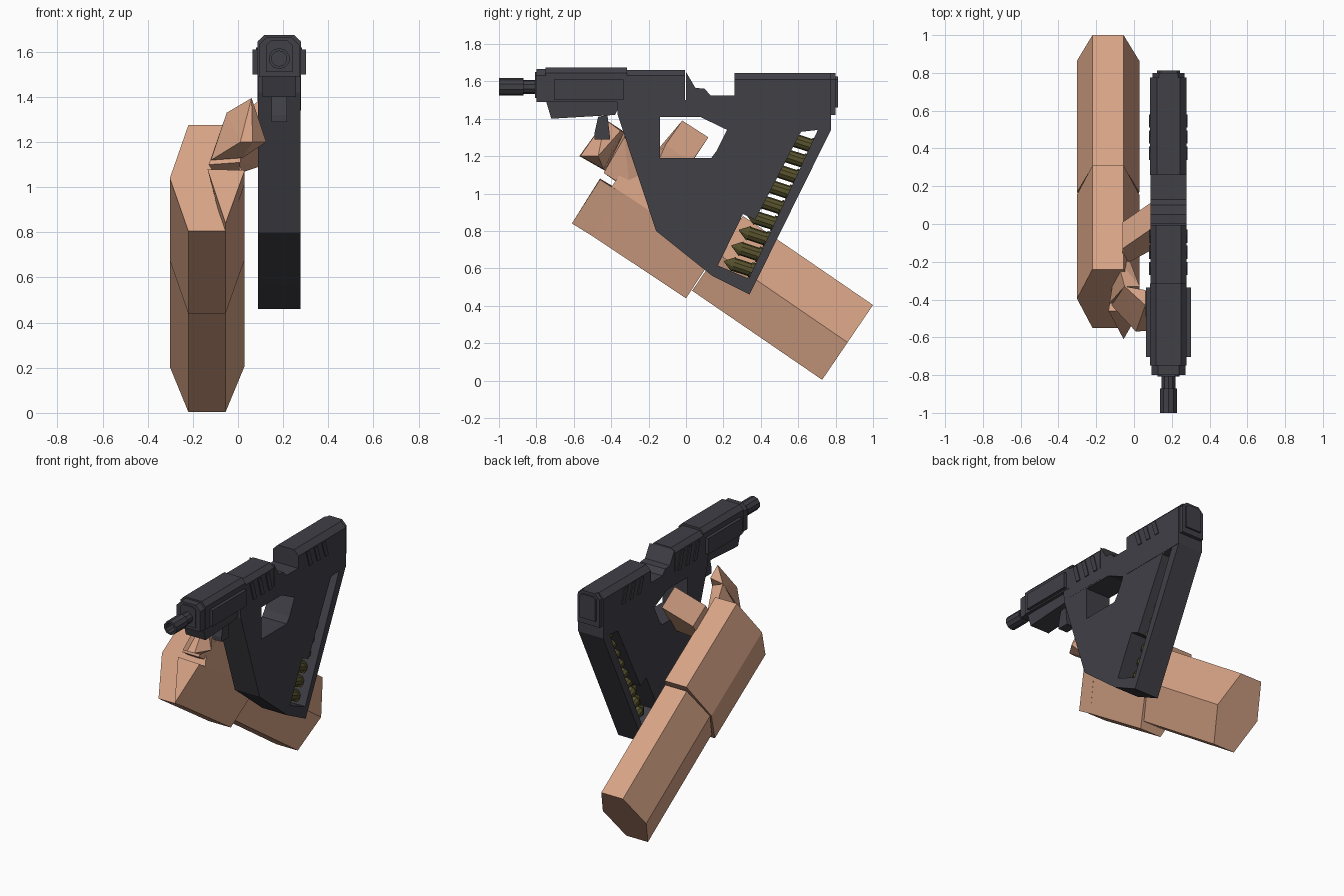
import bpy, bmesh
from math import pi, radians
from mathutils import Vector, Matrix

if "Cube" in bpy.data.objects:
    bpy.data.objects.remove(bpy.data.objects["Cube"])

GX = 0.1825   # centre plane of the weapon


def material(name, rgb):
    m = bpy.data.materials.new(name)
    m.use_nodes = True
    m.diffuse_color = (*rgb, 1)
    b = m.node_tree.nodes["Principled BSDF"]
    b.inputs["Base Color"].default_value = (*rgb, 1)
    b.inputs["Roughness"].default_value = 0.8
    return m


GUNMETAL = material("gunmetal grey", (0.052, 0.05, 0.062))
BRASS = material("olive brass", (0.098, 0.085, 0.026))
SKIN = material("tan skin", (0.68, 0.37, 0.24))


def add(name, bm, mat):
    bmesh.ops.recalc_face_normals(bm, faces=bm.faces[:])
    me = bpy.data.meshes.new(name)
    bm.to_mesh(me)
    bm.free()
    me.materials.append(mat)
    ob = bpy.data.objects.new(name, me)
    bpy.context.collection.objects.link(ob)
    return ob


def hull(name, points, mat):
    bm = bmesh.new()
    for p in points:
        bm.verts.new(p)
    bmesh.ops.convex_hull(bm, input=bm.verts[:])
    return add(name, bm, mat)


def box(name, half, y, z, chamfer=0.0, mat=GUNMETAL):
    """Box across the centre plane, with chamfered upper edges."""
    bm = bmesh.new()
    bmesh.ops.create_cube(bm, size=1)
    for v in bm.verts:
        v.co = (GX + 2 * half * v.co.x, y[0] + (v.co.y + 0.5) * (y[1] - y[0]),
                z[0] + (v.co.z + 0.5) * (z[1] - z[0]))
    if chamfer:
        top = [e for e in bm.edges if all(v.co.z > z[1] - 1e-4 for v in e.verts)
               and abs(e.verts[0].co.y - e.verts[1].co.y) > 1e-4]
        bmesh.ops.bevel(bm, geom=top, offset=chamfer, segments=1, affect='EDGES')
    return add(name, bm, mat)


def plate(name, half, loops, mat=GUNMETAL, x=GX):
    """Side profile (y, z) with optional holes, extruded across x."""
    cu = bpy.data.curves.new(name, 'CURVE')
    cu.dimensions, cu.fill_mode, cu.extrude = '2D', 'BOTH', half
    for loop in loops:
        sp = cu.splines.new('POLY')
        sp.points.add(len(loop) - 1)
        for p, (a, b) in zip(sp.points, loop):
            p.co = (a, b, 0, 1)
        sp.use_cyclic_u = True
    tmp = bpy.data.objects.new(name + "_curve", cu)
    bpy.context.collection.objects.link(tmp)
    dg = bpy.context.evaluated_depsgraph_get()
    me = bpy.data.meshes.new_from_object(tmp.evaluated_get(dg))
    bpy.data.objects.remove(tmp)
    bm = bmesh.new()
    bm.from_mesh(me)
    bpy.data.meshes.remove(me)
    bmesh.ops.remove_doubles(bm, verts=bm.verts[:], dist=1e-5)
    for v in bm.verts:
        v.co = (x + v.co.z, v.co.x, v.co.y)
    for f in bm.faces:
        f.material_index = 0
        f.smooth = False
    return add(name, bm, mat)


def tube(name, r, y, z, bore=0.0, sides=10):
    bm = bmesh.new()
    mx = Matrix.Translation((GX, sum(y) / 2, z)) @ Matrix.Rotation(pi / 2, 4, 'X')
    bmesh.ops.create_cone(bm, cap_ends=True, segments=sides, radius1=r, radius2=r,
                          depth=y[1] - y[0], matrix=mx)
    if bore:
        cap = min(bm.faces, key=lambda f: f.calc_center_median().y)
        bmesh.ops.inset_region(bm, faces=[cap], thickness=r - bore)
        inner = bmesh.ops.extrude_discrete_faces(bm, faces=[cap])["faces"][0]
        bmesh.ops.translate(bm, verts=inner.verts[:], vec=(0, 0.09, 0))
    return add(name, bm, GUNMETAL)


# Frame with trigger opening and cartridge window
outline = [(-0.37, 1.5), (0, 1.5), (0, 1.65), (0.05, 1.565), (0.1, 1.56), (0.13, 1.525),
           (0.27, 1.525), (0.27, 1.48), (0.775, 1.48), (0.775, 1.34), (0.34, 0.46),
           (0.14, 0.56), (-0.16, 0.8), (-0.365, 1.42)]
trigger_hole = [(-0.14, 1.41), (0.075, 1.41), (0.22, 1.34), (0.165, 1.23), (0.135, 1.19), (-0.14, 1.19)]
window = [(0.705, 1.34), (0.335, 0.545), (0.17, 0.615), (0.305, 0.89), (0.37, 0.86), (0.615, 1.33)]
plate("frame", 0.0945, [outline, trigger_hole, window])

# Upper housing
box("middle_receiver", 0.0955, (-0.32, -0.005), (1.42, 1.66), 0.03)
box("rear_receiver", 0.0965, (0.26, 0.775), (1.34, 1.645), 0.035)
box("rear_cap", 0.085, (0.77, 0.8), (1.42, 1.645), 0.035)
box("butt_plate", 0.06, (0.79, 0.812), (1.46, 1.625), 0.015)
box("front_housing", 0.0965, (-0.75, -0.315), (1.49, 1.675), 0.03)
box("front_collar", 0.09, (-0.8, -0.74), (1.49, 1.665), 0.035)
box("muzzle_frame", 0.058, (-0.807, -0.79), (1.51, 1.65), 0.02)
box("housing_grips", 0.118, (-0.705, -0.335), (1.5, 1.61))
plate("under_rail", 0.075, [[(-0.75, 1.5), (-0.72, 1.4), (-0.38, 1.42), (-0.34, 1.5)]])
plate("front_nub", 0.035, [[(-0.47, 1.41), (-0.42, 1.42), (-0.405, 1.29), (-0.49, 1.29), (-0.49, 1.32)]])

# Barrel
tube("barrel_neck", 0.038, (-0.88, -0.79), 1.57)
tube("muzzle", 0.047, (-1.0, -0.87), 1.57, bore=0.034)

# Slanted ribs on both sides
for side, s in (("left", 1), ("right", -1)):
    for group, y0, z0, z1 in (("middle", -0.27, 1.5, 1.62), ("rear", 0.34, 1.5, 1.605)):
        for i in range(3):
            y = y0 + 0.085 * i
            plate(f"{group}_rib_{side}_{i + 1}", 0.004,
                  [[(y + 0.035, z0), (y + 0.07, z0), (y + 0.035, z1), (y, z1)]],
                  x=GX + s * 0.098)

# Stacked cartridges, nose towards the front
N = 9
for i in range(N):
    t = i / (N - 1)
    centre = Vector((GX, 0.305, 0.605)).lerp(Vector((GX, 0.625, 1.27)), t)
    place = Matrix.Translation(centre) @ Matrix.Rotation(radians(72), 4, 'X')
    bm = bmesh.new()
    for r1, r2, depth, off in ((0.036, 0.036, 0.11, 0), (0.043, 0.043, 0.02, -0.05),
                               (0.041, 0.002, 0.055, 0.08)):
        bmesh.ops.create_cone(bm, cap_ends=True, segments=10, radius1=r1, radius2=r2, depth=depth,
                              matrix=place @ Matrix.Translation((0, 0, off)))
    add(f"cartridge_{i + 1}", bm, BRASS)


# Hexagonal hand and forearm
def hex_limb(name, top, bottom, run):
    mid = [(a + b) / 2 for a, b in zip(top, bottom)]
    ring = [(-0.22, *top), (-0.055, *top), (0.028, *mid),
            (-0.055, *bottom), (-0.22, *bottom), (-0.302, *mid)]
    far = [(x, y + run[0], z + run[1]) for x, y, z in ring]
    hull(name, ring + far, SKIN)


hex_limb("hand", (-0.24, 1.275), (-0.55, 0.805), (0.55, -0.365))
hex_limb("forearm", (0.305, 0.88), (0.033, 0.48), (0.695, -0.476))

# Palm edge, finger and thumb
hull("palm_edge", [(-0.055, -0.61, 0.84), (0.03, -0.46, 1.075), (-0.135, -0.46, 1.08),
                   (-0.055, -0.5, 0.772), (0.028, -0.36, 1.01), (-0.12, -0.36, 1.02)], SKIN)
hull("finger_base", [(-0.13, -0.42, 1.1), (-0.05, -0.33, 1.33), (0.03, -0.33, 1.3),
                     (0.01, -0.44, 1.11), (-0.09, -0.18, 1.2), (-0.02, -0.2, 1.17),
                     (0.0, -0.3, 1.02), (-0.09, -0.34, 1.04)], SKIN)
hull("finger_tip", [(0.06, -0.43, 1.395), (0.125, -0.47, 1.2), (0.01, -0.57, 1.2),
                    (0.065, -0.565, 1.2), (0.06, -0.35, 1.335), (-0.05, -0.33, 1.33),
                    (-0.12, -0.43, 1.12), (0.02, -0.44, 1.13)], SKIN)
end = [(-0.02, 1.39), (0.12, 1.3), (0.03, 1.17), (-0.11, 1.26)]
hull("thumb", [(0.1, y, z) for y, z in end]
     + [(0.09, -0.14, 1.19), (0.09, -0.02, 1.09)]
     + [(-0.06, y - 0.11, z - 0.13) for y, z in end], SKIN)
